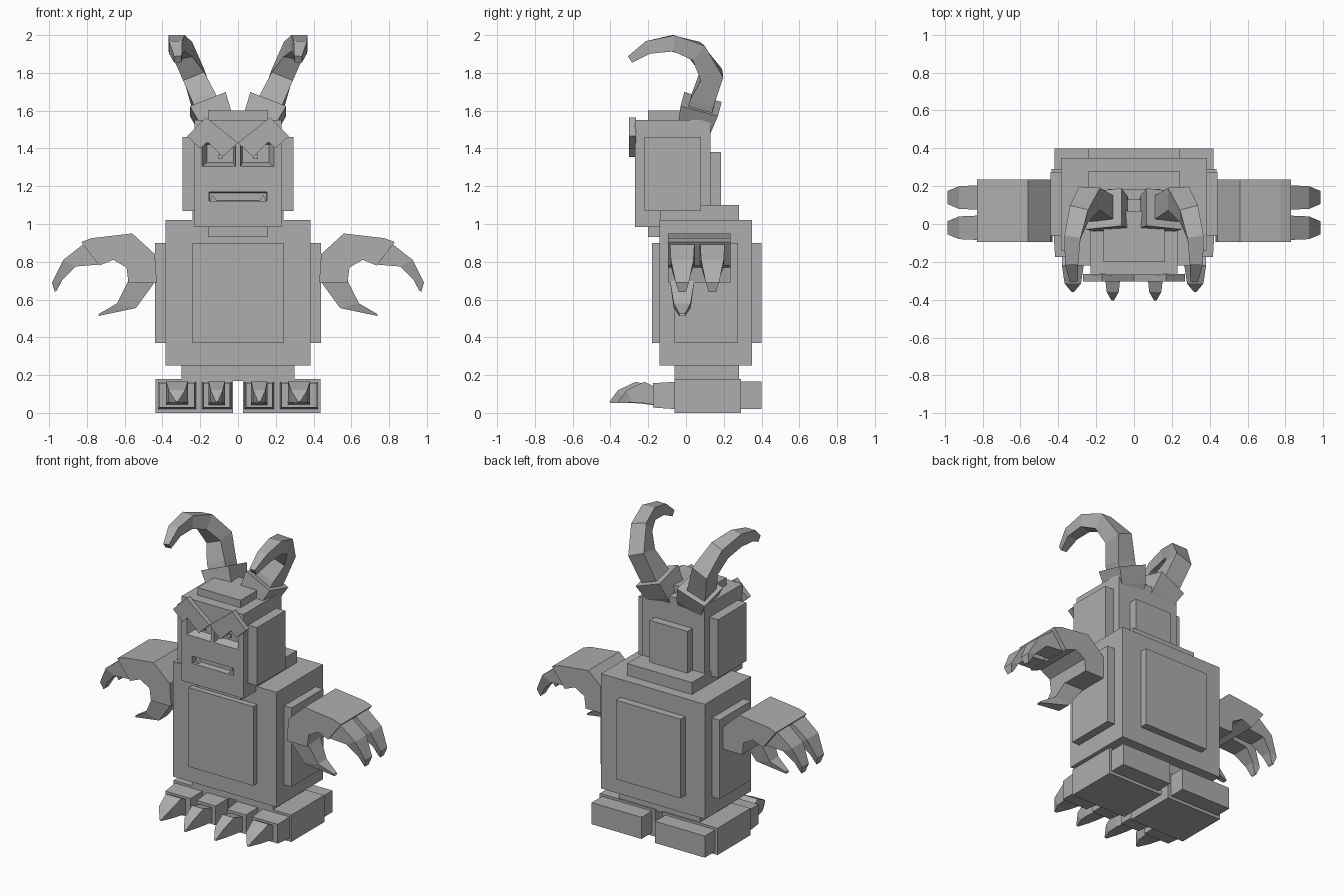
import bpy, bmesh
from mathutils import Vector

grey = bpy.data.materials.new("stone_grey")
grey.diffuse_color = (0.42, 0.42, 0.42, 1)


def finish(name, bm, mirror=False):
    bmesh.ops.recalc_face_normals(bm, faces=bm.faces)
    me = bpy.data.meshes.new(name)
    bm.to_mesh(me)
    bm.free()
    me.materials.append(grey)
    ob = bpy.data.objects.new(name, me)
    bpy.context.collection.objects.link(ob)
    if mirror:
        ob.modifiers.new("mirror", 'MIRROR').use_axis[0] = True
    return ob


def loft(name, rings, mirror=False):
    """Skin a list of vertex rings and cap both ends."""
    bm = bmesh.new()
    rs = [[bm.verts.new(p) for p in r] for r in rings]
    n = len(rs[0])
    for a, b in zip(rs, rs[1:]):
        for i in range(n):
            j = (i + 1) % n
            bm.faces.new((a[i], a[j], b[j], b[i]))
    bm.faces.new(rs[0])
    bm.faces.new(rs[-1])
    return finish(name, bm, mirror)


def rect(x0, x1, z0, z1, y):
    return [(x0, y, z0), (x1, y, z0), (x1, y, z1), (x0, y, z1)]


def box(name, x0, x1, y0, y1, z0, z1, mirror=False):
    return loft(name, [rect(x0, x1, z0, z1, y0), rect(x0, x1, z0, z1, y1)], mirror)


def prism(name, pts, y0, y1, mirror=False):
    return loft(name, [[(x, y, z) for x, z in pts] for y in (y0, y1)], mirror)


def claw(name, sections, side, offset):
    """Sections: outer point, inner point, width across the side direction."""
    rings = []
    for o, i, w in sections:
        o, i, s = Vector(o) + Vector(offset), Vector(i) + Vector(offset), Vector(side) * w / 2
        rings.append([o - s, o + s, i + s, i - s])
    return loft(name, rings, True)


def sweep(name, path):
    """Square tube along a path of (point, width)."""
    pts = [Vector(p) for p, w in path]
    rings = []
    for k, (p, w) in enumerate(path):
        t = (pts[min(k + 1, len(pts) - 1)] - pts[max(k - 1, 0)]).normalized()
        x = Vector((1, 0, 0))
        s = (x - t * x.dot(t)).normalized()
        u = t.cross(s)
        rings.append([pts[k] + (s * a + u * b) * w / 2
                      for a, b in ((-1, -1), (1, -1), (1, 1), (-1, 1))])
    return loft(name, rings, True)


# Body with raised panels
box("body", -0.385, 0.385, -0.14, 0.35, 0.25, 1.02)
box("chest_panel", -0.24, 0.24, -0.18, -0.13, 0.37, 0.90)
box("back_panel", -0.24, 0.24, 0.34, 0.40, 0.37, 0.90)
box("side_panel", 0.375, 0.44, -0.06, 0.275, 0.37, 0.90, True)
box("hip_block", -0.30, 0.30, -0.06, 0.28, 0.17, 0.26)
box("collar", -0.24, 0.24, -0.135, 0.28, 1.01, 1.10)

# Head with raised panels
head = box("head", -0.23, 0.23, -0.27, 0.13, 0.985, 1.55)
box("head_side_panel", 0.22, 0.295, -0.22, 0.08, 1.07, 1.46, True)
box("head_back_panel", -0.14, 0.14, 0.12, 0.185, 1.09, 1.38)
box("head_top_panel", -0.16, 0.16, -0.20, 0.07, 1.54, 1.60)
box("chin", -0.16, 0.16, -0.20, -0.13, 0.93, 0.995)

# Eye and mouth recesses
cutters = [
    loft("eye_cutter", [rect(0.01, 0.195, 1.30, 1.43, -0.28),
                        rect(0.025, 0.165, 1.325, 1.42, -0.22)], True),
    loft("mouth_cutter", [rect(-0.155, 0.155, 1.12, 1.17, -0.28),
                          rect(-0.15, 0.15, 1.125, 1.165, -0.23)]),
]
for c in cutters:
    c.hide_render = True
    c.hide_viewport = True
    m = head.modifiers.new("recess", 'BOOLEAN')
    m.operation, m.object, m.solver = 'DIFFERENCE', c, 'EXACT'
box("pupil", 0.082, 0.107, -0.23, -0.215, 1.343, 1.368, True)
prism("tooth", [(0.11, 1.12), (0.15, 1.12), (0.135, 1.155)], -0.255, -0.225, True)
prism("brow", [(0.0, 1.43), (0.08, 1.355), (0.16, 1.435), (0.20, 1.40),
               (0.27, 1.465), (0.17, 1.565), (0.08, 1.475), (0.0, 1.545)][:6],
      -0.303, -0.265, True)

# Horns
sweep("horn_socket", [((0.10, 0.03, 1.48), 0.16), ((0.12, 0.055, 1.54), 0.18),
                      ((0.16, 0.08, 1.635), 0.205)])
sweep("horn", [((0.15, 0.07, 1.58), 0.13), ((0.185, 0.09, 1.66), 0.13),
               ((0.235, 0.135, 1.79), 0.12), ((0.29, 0.055, 1.915), 0.10),
               ((0.325, -0.07, 1.957), 0.086), ((0.33, -0.2, 1.935), 0.07),
               ((0.318, -0.295, 1.872), 0.04)])

# Hands: palm, two hooked fingers, one thumb
prism("hand", [(0.43, 0.69), (0.44, 0.84), (0.56, 0.95), (0.775, 0.925), (0.83, 0.905),
               (0.735, 0.78), (0.66, 0.81), (0.59, 0.77), (0.58, 0.69)], -0.095, 0.235, True)
for y in (-0.02, 0.14):
    claw("finger", [((0.81, 0, 0.90), (0.735, 0, 0.785), 0.13),
                    ((0.925, 0, 0.81), (0.86, 0, 0.775), 0.12),
                    ((0.985, 0, 0.69), (0.93, 0, 0.705), 0.07),
                    ((0.97, 0, 0.64), (0.958, 0, 0.65), 0.04)], (0, 1, 0), (0, y, 0))
claw("thumb", [((0.435, 0, 0.70), (0.58, 0, 0.70), 0.13),
               ((0.54, 0, 0.555), (0.64, 0, 0.58), 0.09),
               ((0.74, 0, 0.513), (0.735, 0, 0.525), 0.03)], (0, 1, 0), (0, -0.02, 0))

# Feet: block, heel, two toes with claws
box("foot", 0.027, 0.437, -0.06, 0.29, 0, 0.18, True)
box("heel", 0.05, 0.42, 0.28, 0.40, 0.02, 0.165, True)
for x0, x1, w, dy in ((0.035, 0.19, 0.085, 0), (0.222, 0.425, 0.115, 0.045)):
    loft("toe", [rect(x0, x1, 0.02, 0.165, -0.05),
                 rect(x0 + 0.008, x1 - 0.008, 0.028, 0.157, -0.175)], True)
    claw("toe_claw", [((0, -0.16 - dy, 0.135), (0, -0.16 - dy, 0.04), w),
                      ((0, -0.265, 0.165), (0, -0.25, 0.05), w),
                      ((0, -0.36, 0.12), (0, -0.33, 0.055), w * 0.75),
                      ((0, -0.405, 0.06), (0, -0.40, 0.052), 0.012)],
         (1, 0, 0), ((x0 + x1) / 2, dy, 0))
